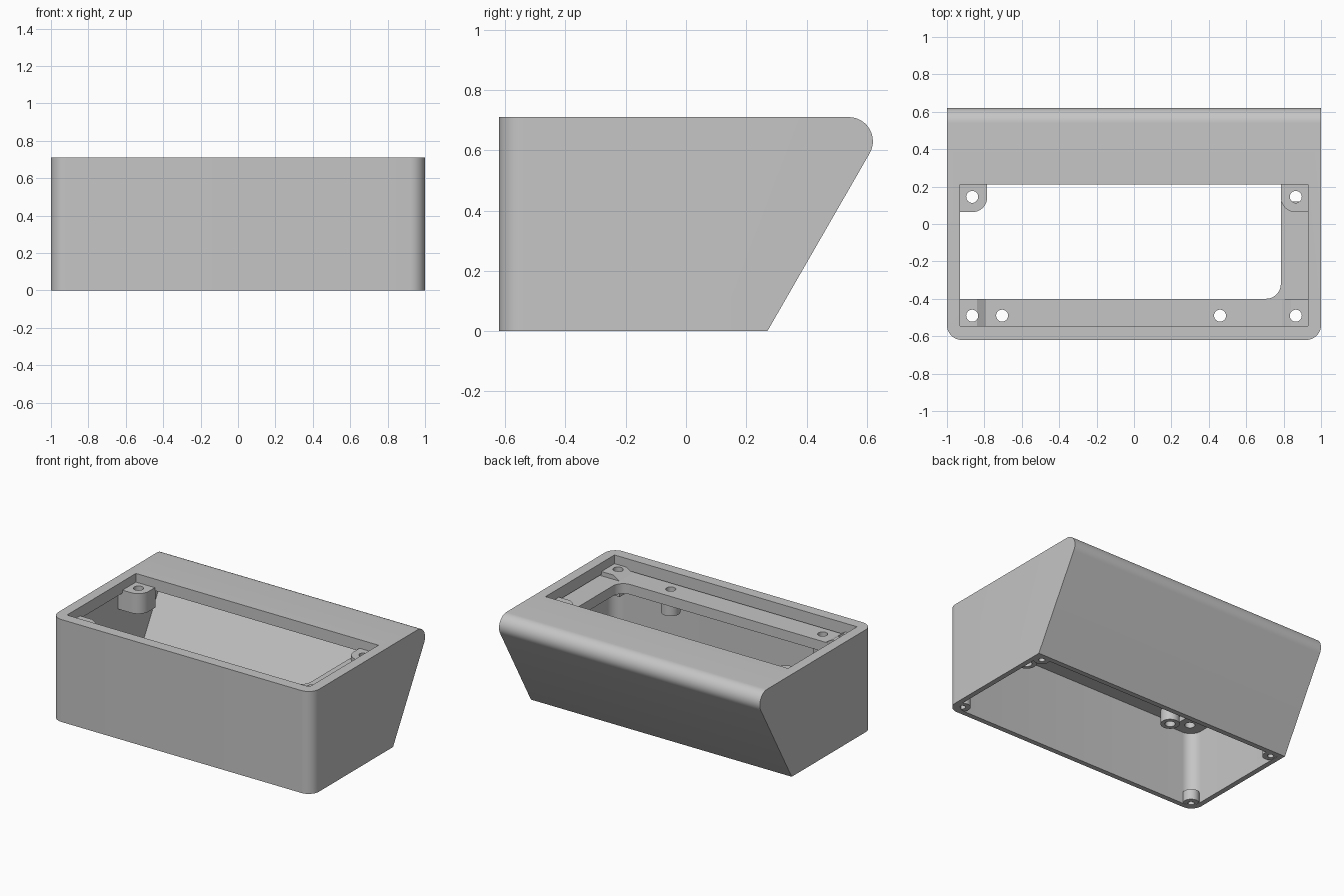
import bpy, bmesh, math
from mathutils import Vector

if "Cube" in bpy.data.objects:
    bpy.data.objects.remove(bpy.data.objects["Cube"])

grey = bpy.data.materials.new("plain_grey")
grey.use_nodes = True
COLOUR = (0.56, 0.56, 0.56, 1)
grey.diffuse_color = COLOUR
grey.node_tree.nodes["Principled BSDF"].inputs["Base Color"].default_value = COLOUR

H = 0.71          # case height
FRONT = -0.62     # front face
WALL = 0.035      # lower wall thickness
LEDGE_TOP, LEDGE_BOTTOM = 0.62, 0.55
BOSS_TOP, BOSS_BOTTOM = 0.65, 0.51
HOLE_Y, BACK_HOLE_Y, HOLE_R = -0.49, 0.145, 0.032


def finish(bm, name):
    bmesh.ops.recalc_face_normals(bm, faces=bm.faces)
    mesh = bpy.data.meshes.new(name)
    bm.to_mesh(mesh)
    bm.free()
    obj = bpy.data.objects.new(name, mesh)
    bpy.context.collection.objects.link(obj)
    mesh.materials.append(grey)
    return obj


def prism(name, points, axis, lo, hi, round_edge=None, radius=0.08):
    """Extrude a 2D outline along an axis; optionally round chosen edges."""
    place = {"x": lambda a, b, t: (t, a, b),
             "y": lambda a, b, t: (a, t, b),
             "z": lambda a, b, t: (a, b, t)}[axis]
    bm = bmesh.new()
    base = bm.faces.new([bm.verts.new(place(a, b, lo)) for a, b in points])
    new = bmesh.ops.extrude_face_region(bm, geom=[base])["geom"]
    shift = Vector(place(0, 0, hi - lo))
    bmesh.ops.translate(bm, vec=shift, verts=[v for v in new if isinstance(v, bmesh.types.BMVert)])
    if round_edge:
        chosen = [e for e in bm.edges
                  if abs((e.verts[0].co - e.verts[1].co).normalized().z) > 0.99
                  and round_edge((e.verts[0].co + e.verts[1].co) / 2)]
        bmesh.ops.bevel(bm, geom=chosen, offset=radius, segments=10, profile=0.5, affect="EDGES")
    return finish(bm, name)


def rect(x0, x1, y0, y1):
    return [(x0, y0), (x1, y0), (x1, y1), (x0, y1)]


def cylinder(name, x, y, z0, z1, r):
    ring = [(x + r * math.cos(k * math.tau / 32), y + r * math.sin(k * math.tau / 32))
            for k in range(32)]
    return prism(name, ring, "z", z0, z1)


def boolean(obj, tool, operation="DIFFERENCE"):
    mod = obj.modifiers.new("shape", "BOOLEAN")
    mod.operation, mod.object, mod.solver = operation, tool, "EXACT"
    bpy.context.view_layer.objects.active = obj
    bpy.ops.object.modifier_apply(modifier=mod.name)
    bpy.data.objects.remove(tool)


def drill(obj, x, y, z0, z1, r=HOLE_R):
    boolean(obj, cylinder("drill", x, y, z0, z1, r))


# Outer shell: sloping back with a rounded upper edge, rounded front corners
arc = [(0.54 + 0.08 * math.cos(math.radians(a)), 0.63 + 0.08 * math.sin(math.radians(a)))
       for a in range(-30, 91, 8)]
outline = [(FRONT, 0), (0.27, 0)] + arc + [(FRONT, H)]
shell = prism("case_shell", outline, "x", -1, 1, lambda c: c.y < FRONT + 0.01)

# Hollow interior, open underneath
inner_front = FRONT + WALL
cavity = prism("cavity", [(inner_front, -0.1), (0.177, -0.1), (0.558, 0.56), (0.54, 0.63),
                          (inner_front, 0.63)], "x", WALL - 1, 1 - WALL,
               lambda c: c.y < inner_front + 0.01)
boolean(shell, cavity)

# Rectangular opening in the top
boolean(shell, prism("window", rect(-0.93, 0.93, -0.545, 0.21), "z", 0.5, 0.9))
parts = [shell]

# L-shaped ledge along the front and the left side, filleted inside corner
ledge = prism("panel_ledge",
              [(-0.97, -0.59), (0.97, -0.59), (0.97, 0.12), (0.785, 0.12), (0.785, -0.4), (-0.97, -0.4)],
              "z", LEDGE_BOTTOM, LEDGE_TOP,
              lambda c: abs(c.x - 0.785) < 0.01 and c.y < -0.3)

# Hanging screw sleeves under the front ledge
for x in (-0.705, 0.46):
    boolean(ledge, cylinder("sleeve", x, HOLE_Y, 0.46, LEDGE_TOP - 0.02, 0.06), "UNION")
    drill(ledge, x, HOLE_Y, 0.3, 0.9)
for s in (-1, 1):
    drill(ledge, s * 0.865, HOLE_Y, 0.3, 0.9)
parts.append(ledge)

for s, side in ((-1, "right"), (1, "left")):
    # Front corner mounts ramp down to the ledge
    ramp = [(0.97, BOSS_BOTTOM), (0.79, BOSS_BOTTOM), (0.79, LEDGE_TOP), (0.84, BOSS_TOP), (0.97, BOSS_TOP)]
    mount = prism("front_mount_" + side, [(s * a, b) for a, b in ramp], "y", -0.59, -0.402)
    drill(mount, s * 0.865, HOLE_Y, 0.3, 0.9)
    parts.append(mount)

    # Back corner mounts have one rounded corner
    x0, x1 = sorted((s * 0.785, s * 0.97))
    mount = prism("back_mount_" + side, rect(x0, x1, 0.063, 0.215), "z", BOSS_BOTTOM, BOSS_TOP,
                  lambda c: abs(c.x) < 0.8 and c.y < 0.1)
    drill(mount, s * 0.865, BACK_HOLE_Y, 0.3, 0.9)
    parts.append(mount)

    # Short screw posts at the bottom corners
    for y, end in ((-0.555, "front"), (0.215, "back")):
        post = cylinder(f"{end}_post_{side}", s * 0.93, y, 0.002, 0.075, 0.052)
        drill(post, s * 0.93, y, -0.1, 0.065, 0.02)
        parts.append(post)

# Smooth the rounded surfaces, keep edges crisp
bpy.ops.object.select_all(action="DESELECT")
for obj in parts:
    obj.select_set(True)
bpy.context.view_layer.objects.active = shell
bpy.ops.object.shade_smooth_by_angle(angle=math.radians(30))
